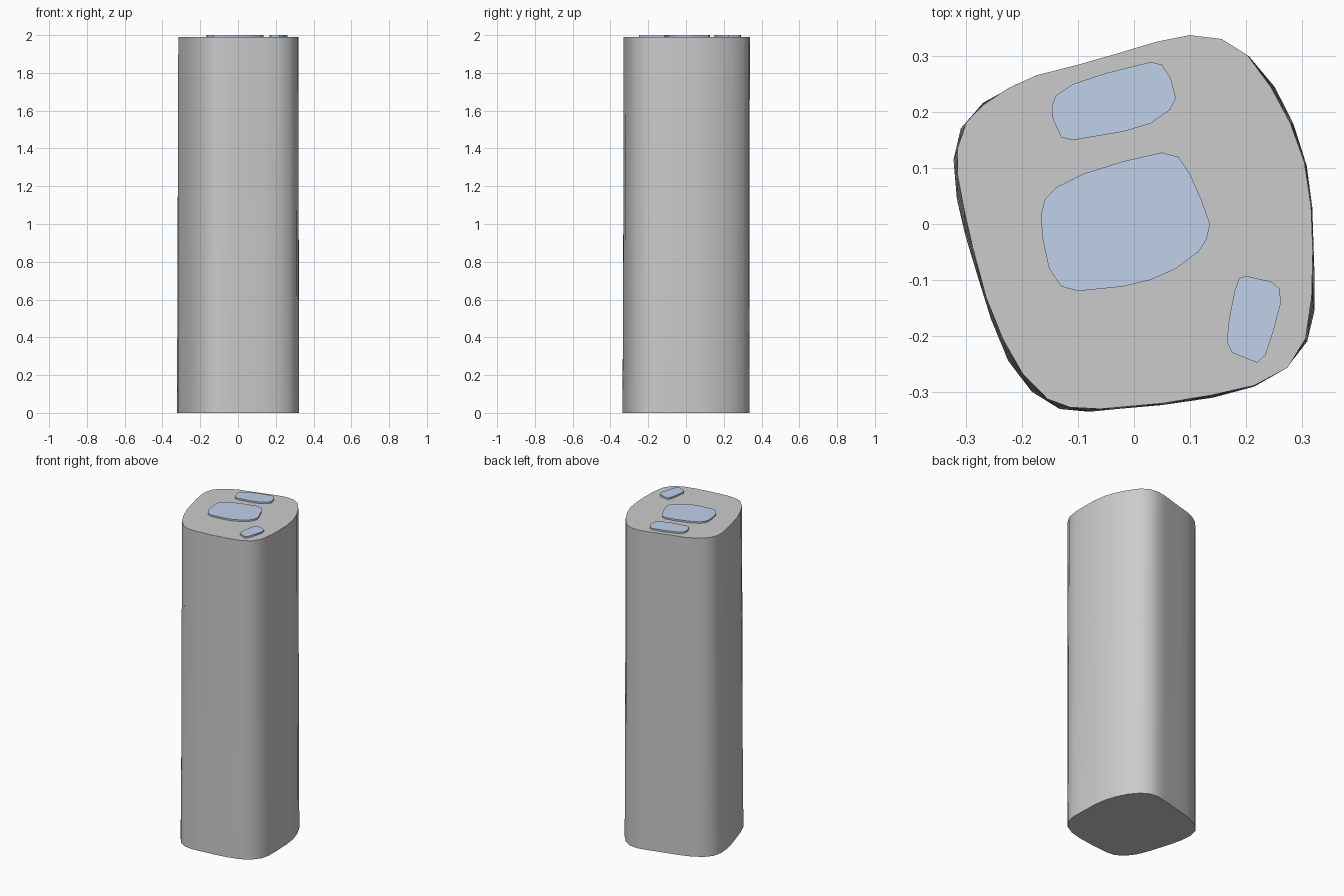
import bpy, bmesh

BODY_TOP = 1.99

# Column outline at the top and at the foot, matched point for point
TOP = [(.10, .338), (.04, .326), (-.02, .308), (-.10, .285), (-.175, .266), (-.225, .243),
       (-.27, .213), (-.30, .182), (-.316, .135), (-.316, .09), (-.305, .03), (-.288, -.045),
       (-.265, -.13), (-.235, -.205), (-.20, -.267), (-.155, -.313), (-.115, -.328), (-.06, -.331),
       (.05, -.321), (.14, -.306), (.215, -.289), (.275, -.257), (.307, -.205), (.318, -.13),
       (.32, -.05), (.317, .03), (.305, .11), (.28, .18), (.245, .245), (.203, .302), (.157, .331)]
FOOT = [(.10, .335), (.04, .321), (-.02, .305), (-.10, .285), (-.165, .267), (-.21, .250),
        (-.27, .217), (-.31, .171), (-.323, .115), (-.317, .045), (-.302, -.02), (-.281, -.09),
        (-.256, -.17), (-.225, -.245), (-.183, -.300), (-.133, -.331), (-.08, -.336), (-.03, -.331),
        (.05, -.324), (.14, -.311), (.215, -.291), (.273, -.258), (.310, -.210), (.323, -.155),
        (.323, -.09), (.319, .03), (.309, .105), (.285, .18), (.252, .245), (.206, .300), (.157, .329)]

# Raised patches on the top
CENTRE = [(.05, .128), (.08, .12), (.10, .09), (.12, .045), (.136, 0), (.13, -.027), (.115, -.05),
          (.075, -.08), (.03, -.10), (-.02, -.112), (-.10, -.12), (-.13, -.112), (-.152, -.08),
          (-.163, -.03), (-.167, .015), (-.16, .043), (-.14, .065), (-.09, .09), (-.02, .112)]
BACK = [(.03, .29), (.05, .285), (.066, .26), (.075, .225), (.065, .205), (.03, .18), (-.02, .165),
        (-.11, .15), (-.13, .155), (-.146, .19), (-.147, .21), (-.14, .23), (-.11, .25), (-.05, .27)]
SIDE = [(.20, -.093), (.245, -.103), (.26, -.115), (.263, -.14), (.25, -.19), (.235, -.235),
        (.22, -.248), (.175, -.23), (.166, -.21), (.17, -.17), (.18, -.12), (.188, -.097)]


def loft(name, low, high, z0, z1, rings=1, mat=None):
    bm = bmesh.new()
    loops = []
    for r in range(rings + 1):
        t = r / rings
        loops.append([bm.verts.new((a[0] + (b[0] - a[0]) * t, a[1] + (b[1] - a[1]) * t,
                                    z0 + (z1 - z0) * t)) for a, b in zip(low, high)])
    n = len(low)
    for lo, hi in zip(loops, loops[1:]):
        for i in range(n):
            j = (i + 1) % n
            bm.faces.new((lo[i], lo[j], hi[j], hi[i]))
    bm.faces.new(loops[0][::-1])
    bm.faces.new(loops[-1])
    bmesh.ops.recalc_face_normals(bm, faces=bm.faces)
    me = bpy.data.meshes.new(name)
    bm.to_mesh(me)
    bm.free()
    ob = bpy.data.objects.new(name, me)
    bpy.context.collection.objects.link(ob)
    if mat:
        me.materials.append(mat)
    bpy.ops.object.select_all(action='DESELECT')
    ob.select_set(True)
    bpy.context.view_layer.objects.active = ob
    bpy.ops.object.shade_smooth_by_angle(angle=0.7)
    return ob


blue = bpy.data.materials.new("pale_blue")
blue.diffuse_color = (0.53, 0.64, 0.82, 1)

# Stone column
loft("stone_column", FOOT, TOP, 0, BODY_TOP, rings=4)

# Thin blue patches, slightly sunk into the column
for name, outline in (("centre_patch", CENTRE), ("back_patch", BACK), ("side_patch", SIDE)):
    loft(name, outline, outline, BODY_TOP - 0.005, 2.0, mat=blue)
